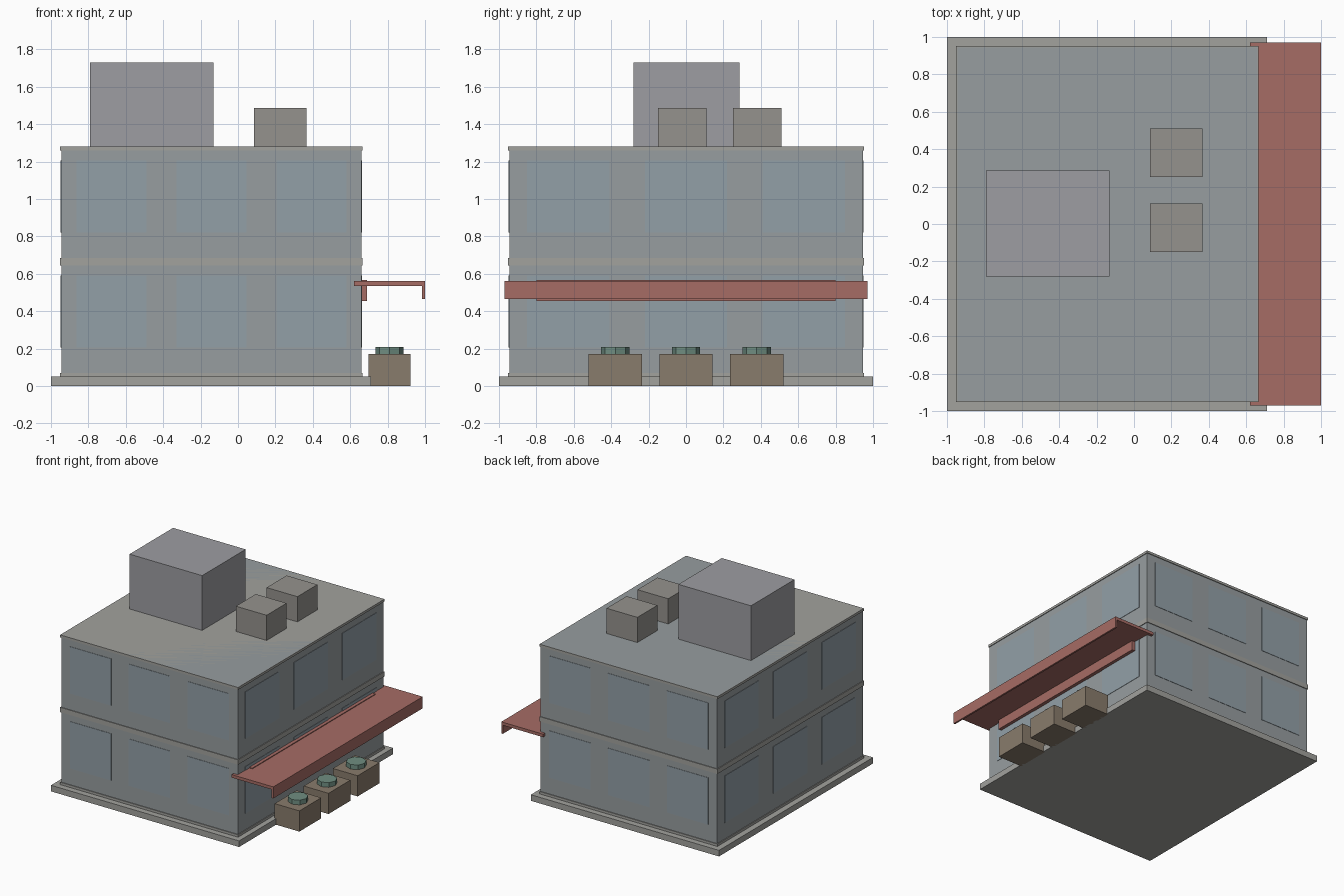
import bpy, math

if "Cube" in bpy.data.objects:
    bpy.data.objects.remove(bpy.data.objects["Cube"])

def material(name, rgb):
    m = bpy.data.materials.new(name)
    m.diffuse_color = (*rgb, 1)
    m.use_nodes = True
    m.node_tree.nodes["Principled BSDF"].inputs["Base Color"].default_value = m.diffuse_color
    return m

CONCRETE = material("concrete", (0.36, 0.36, 0.34))
WALL = material("wall", (0.31, 0.34, 0.35))
GLASS = material("glass", (0.29, 0.35, 0.39))
RED = material("awning_red", (0.38, 0.15, 0.13))
UNIT = material("roof_unit_grey", (0.30, 0.29, 0.27))
PLANT_BOX = material("planter_brown", (0.25, 0.20, 0.15))
LEAF = material("leaf_green", (0.16, 0.27, 0.22))
HOUSE = material("roof_house_grey", (0.34, 0.34, 0.36))

def box(name, x, y, z, mat):
    """Box from (min, max) pairs."""
    mid = [(a + b) / 2 for a, b in (x, y, z)]
    bpy.ops.mesh.primitive_cube_add(size=1, location=mid)
    ob = bpy.context.object
    ob.name = name
    for v in ob.data.vertices:
        for i, (a, b) in enumerate((x, y, z)):
            v.co[i] *= b - a
    ob.data.materials.append(mat)
    return ob

# ground slab
box("base_slab", (-1, 0.71), (-1, 1), (0, 0.05), CONCRETE)

# two storeys, each with thin bands and three windows per side
X0, X1, Y = -0.945, 0.66, 0.945
CX, FLOOR = (X0 + X1) / 2, 0.615
SX, SY = (X1 - X0) / 3, 2 * Y / 3
E = 0.003
for f in range(2):
    z = 0.05 + f * FLOOR
    box(f"storey_{f}", (X0, X1), (-Y, Y), (z, z + FLOOR), WALL)
    for part, zb in (("lower", z), ("upper", z + FLOOR - 0.02)):
        box(f"{part}_band_{f}", (X0 - 0.006, X1 + 0.006), (-Y - 0.006, Y + 0.006),
            (zb, zb + 0.02), CONCRETE)
    zw = (z + 0.155, z + 0.54)
    for i in (-1, 0, 1):
        wx = (CX + i * SX - 0.35 * SX, CX + i * SX + 0.35 * SX)
        wy = (i * SY - 0.35 * SY, i * SY + 0.35 * SY)
        for side, s in (("front", -Y), ("back", Y)):
            box(f"{side}_window_{f}_{i}", wx, (s - E, s + E), zw, GLASS)
        for side, s in (("left", X0), ("right", X1)):
            box(f"{side}_window_{f}_{i}", (s - E, s + E), wy, zw, GLASS)

# rooftop house and two units
box("roof_house", (-0.79, -0.13), (-0.28, 0.285), (1.28, 1.73), HOUSE)
for i, y in enumerate((-0.02, 0.38)):
    box(f"roof_unit_{i}", (0.085, 0.365), (y - 0.13, y + 0.13), (1.28, 1.487), UNIT)

# canopy with hanging lip and wall rail
box("canopy", (0.62, 1.0), (-0.97, 0.97), (0.535, 0.56), RED)
box("canopy_lip", (0.985, 1.0), (-0.97, 0.97), (0.465, 0.56), RED)
box("canopy_rail", (0.66, 0.69), (-0.8, 0.8), (0.455, 0.566), RED)

# planters with octagonal shrubs
for i in (-1, 0, 1):
    y = i * 0.378
    box(f"planter_{i}", (0.697, 0.922), (y - 0.142, y + 0.142), (0, 0.17), PLANT_BOX)
    bpy.ops.mesh.primitive_cylinder_add(vertices=8, radius=0.076, depth=0.06,
                                        location=(0.81, y, 0.178))
    bpy.context.object.name = f"shrub_{i}"
    bpy.context.object.data.materials.append(LEAF)
